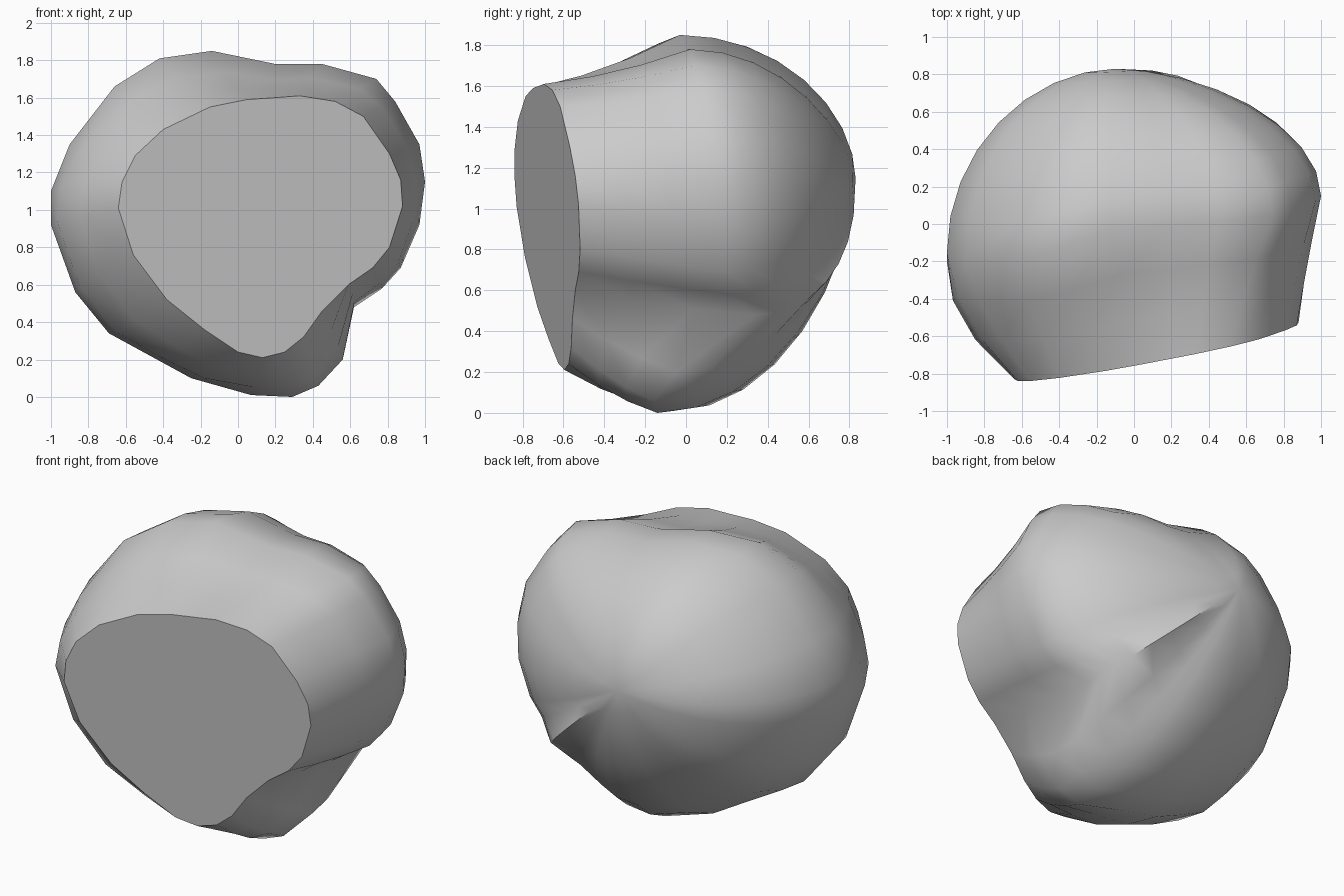
import bpy, bmesh, math
from mathutils import Vector

cube = bpy.data.objects.get("Cube")
if cube:
    bpy.data.objects.remove(cube, do_unlink=True)

# One row per meridian: cut-face x, z, then widest-point x, z, y
MERIDIANS = [
    (-.64, 1.01, -1, .92, -.2), (-.62, 1.15, -1, 1.1, -.15),
    (-.55, 1.29, -.9, 1.35, -.2), (-.4, 1.43, -.66, 1.66, -.2),
    (-.15, 1.55, -.42, 1.81, -.13), (.05, 1.59, -.14, 1.85, -.03),
    (.2, 1.6, .2, 1.78, 0), (.33, 1.61, .45, 1.78, .02),
    (.52, 1.58, .74, 1.7, .04), (.67, 1.5, .84, 1.58, .08),
    (.81, 1.3, .97, 1.35, .12), (.87, 1.16, 1, 1.15, .15),
    (.88, 1.02, .97, .92, .18), (.81, .8, .87, .69, .2),
    (.72, .69, .77, .58, .22), (.59, .6, .62, .48, .34),
    (.45, .46, .56, .2, -.05), (.35, .32, .43, .06, -.16),
    (.25, .24, .29, 0, -.14), (.13, .21, .07, .01, -.06),
    (0, .24, -.25, .1, -.1), (-.18, .36, -.47, .22, -.16),
    (-.38, .52, -.69, .34, -.2), (-.56, .76, -.87, .56, -.2),
]
POLE = Vector((-.1, .83, 1.15))
FRONT_STEPS = 3
BACK_STEPS = 8


def cut_plane_y(x, z):
    """Depth of the slanted flat front face."""
    return -.6 + .2 * x - .1 * z


def meridian_points(row):
    """Path from the cut face over the widest point, stopping short of the pole."""
    cut_x, cut_z, wide_x, wide_z, wide_y = row
    start = Vector((cut_x, cut_plane_y(cut_x, cut_z), cut_z))
    wide = Vector((wide_x, wide_y, wide_z))
    outward = Vector((wide_x, 0, wide_z - 1)).normalized()
    up, down = max(0, outward.z), max(0, -outward.z)
    # Front skin swells on the left and underneath, and hollows on top
    bulge = .1 * max(0, -outward.x) * (1 - up) + .03 * (down - up)
    # Back is flatter at the upper left shoulder and underneath, full at the notch
    shoulder = max(0, outward.dot(Vector((.75, 0, .66)))) ** 4
    falloff = 1.06 + .4 * shoulder + .15 * down - 3 * max(0, wide_y - .22)
    points = []
    for i in range(FRONT_STEPS):
        t = i / FRONT_STEPS
        points.append(start.lerp(wide, t) + outward * bulge * math.sin(math.pi * t))
    for i in range(BACK_STEPS):
        a = math.pi / 2 * i / BACK_STEPS
        point = POLE.lerp(wide, math.cos(a) ** falloff)
        point.y = wide.y + (POLE.y - wide.y) * math.sin(a)
        points.append(point)
    return points


# Boulder body: side skin, flat cut face and rounded back
bm = bmesh.new()
columns = [[bm.verts.new(p) for p in meridian_points(row)] for row in MERIDIANS]
pole = bm.verts.new(POLE)
for i, column in enumerate(columns):
    following = columns[(i + 1) % len(columns)]
    for j in range(len(column) - 1):
        bm.faces.new((column[j], following[j], following[j + 1], column[j + 1]))
    bm.faces.new((column[-1], following[-1], pole))
bm.faces.new([column[0] for column in columns])
bmesh.ops.recalc_face_normals(bm, faces=bm.faces[:])

mesh = bpy.data.meshes.new("boulder")
bm.to_mesh(mesh)
bm.free()
boulder = bpy.data.objects.new("boulder", mesh)
bpy.context.collection.objects.link(boulder)

# Stone colour
stone = bpy.data.materials.new("stone grey")
stone.use_nodes = True
grey = (.6, .6, .6, 1)
stone.diffuse_color = grey
stone.node_tree.nodes["Principled BSDF"].inputs["Base Color"].default_value = grey
mesh.materials.append(stone)

# Soft skin with a crisp rim around the cut face
bpy.ops.object.select_all(action='DESELECT')
boulder.select_set(True)
bpy.context.view_layer.objects.active = boulder
bpy.ops.object.shade_smooth_by_angle(angle=math.radians(42))
